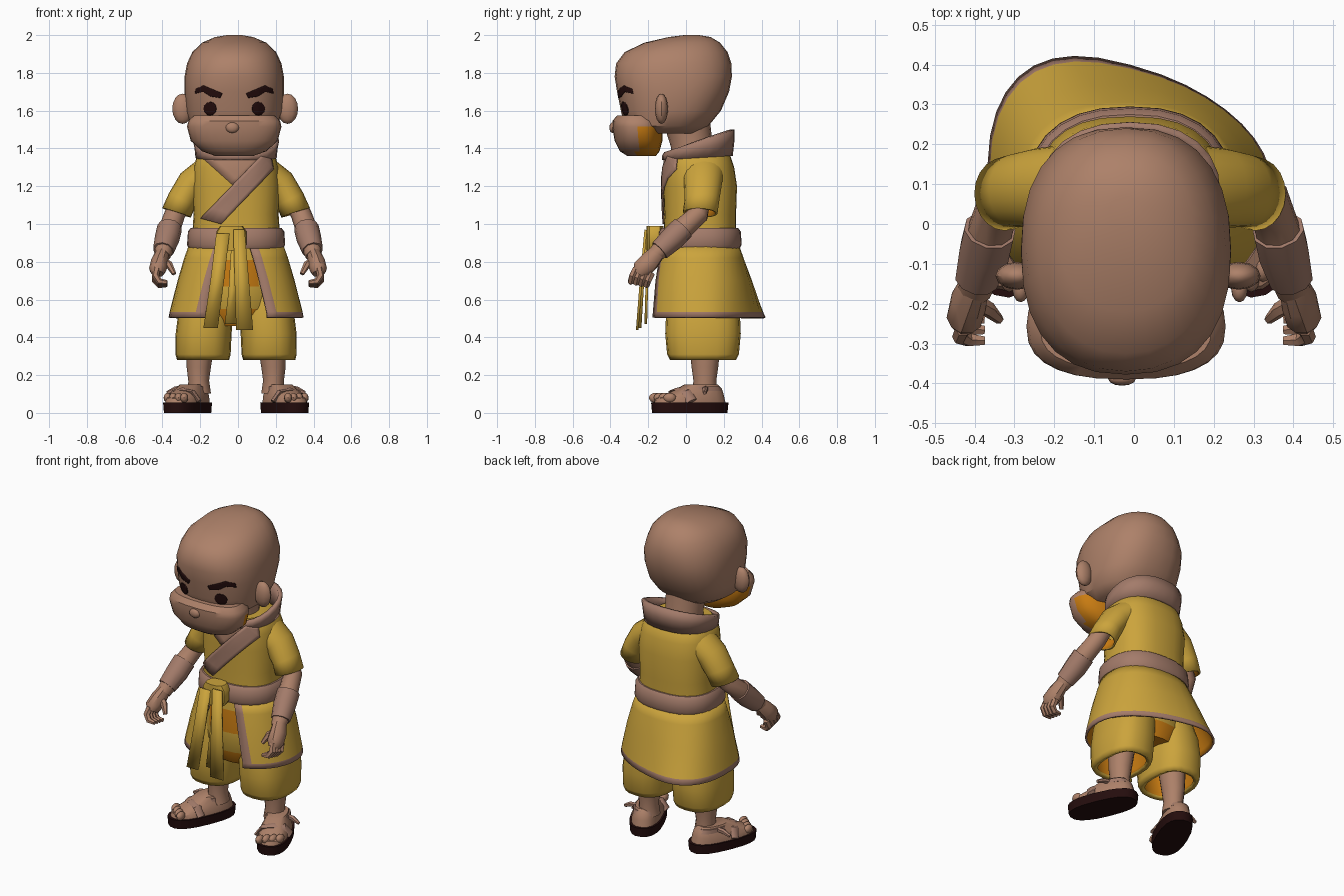
import bpy, bmesh, math
from mathutils import Vector, Matrix
from mathutils.bvhtree import BVHTree

if "Cube" in bpy.data.objects:
    bpy.data.objects.remove(bpy.data.objects["Cube"])


def material(name, rgb):
    m = bpy.data.materials.new(name)
    m.diffuse_color = (*rgb, 1)
    m.use_nodes = True
    m.node_tree.nodes["Principled BSDF"].inputs["Base Color"].default_value = m.diffuse_color
    return m


SKIN = material("skin", (0.42, 0.22, 0.142))
TRIM = material("trim cloth", (0.37, 0.20, 0.145))
YELLOW = material("yellow cloth", (0.60, 0.37, 0.045))
ORANGE = material("orange lining", (0.58, 0.20, 0.006))
DARK = material("dark brown", (0.018, 0.004, 0.004))


def finish(name, bm, mats, dx=-0.01, mirror=False, thick=0, lining=0):
    me = bpy.data.meshes.new(name)
    bm.to_mesh(me)
    bm.free()
    ob = bpy.data.objects.new(name, me)
    bpy.context.collection.objects.link(ob)
    ob.location.x = dx
    for m in mats:
        me.materials.append(m)
    if mirror:
        ob.modifiers.new("mirror", 'MIRROR').use_mirror_merge = False
    if thick:
        s = ob.modifiers.new("thickness", 'SOLIDIFY')
        s.thickness, s.offset, s.material_offset = thick, -1, lining
    return ob


def ring(c, ra, rb, axis=(0, 0, 1), p=2.0, n=20, gap=None):
    """Superellipse ring about an axis; a gap in degrees leaves the front open."""
    a = Vector(axis).normalized()
    u = Vector((0, 1, 0)).cross(a).normalized()
    v = a.cross(u)
    f = lambda w: math.copysign(abs(w) ** (2 / p), w)
    pts = []
    for i in range(n if gap is None else n + 1):
        t = 2 * math.pi * i / n
        if gap is not None:
            t = math.radians(-90 + gap + (360 - 2 * gap) * i / n)
        pts.append(Vector(c) + u * ra * f(math.cos(t)) + v * rb * f(math.sin(t)))
    return pts


def level(z, rx, y0, y1, **k):
    """Horizontal ring from front y0 to back y1."""
    return ring((0, (y0 + y1) / 2, z), rx, (y1 - y0) / 2, **k)


def loft(name, rings, mats, closed=True, caps=(1, 1), paint=None, xform=None, **k):
    bm = bmesh.new()
    rows = [[bm.verts.new(q) for q in r] for r in rings]
    n = len(rows[0])
    for a, b in zip(rows, rows[1:]):
        for i in range(n if closed else n - 1):
            j = (i + 1) % n
            bm.faces.new((a[i], a[j], b[j], b[i]))
    if closed and caps[0]:
        bm.faces.new(rows[0][::-1])
    if closed and caps[1]:
        bm.faces.new(rows[-1])
    bm.normal_update()
    if paint:
        for i, f in enumerate(bm.faces):
            f.material_index = paint(i, f.calc_center_median())
    if xform:
        bm.transform(xform)
    return finish(name, bm, mats, **k)


def tube(name, pts, radii, mat, flat=1.0, n=10, **k):
    """Capped limb along a path of points."""
    pts = [Vector(q) for q in pts]
    rings = []
    for i, q in enumerate(pts):
        axis = pts[min(i + 1, len(pts) - 1)] - pts[max(i - 1, 0)]
        rings.append(ring(q, radii[i], radii[i] * flat, axis, n=n))
    return loft(name, rings, [mat], **k)


def ball(name, c, size, mat, **k):
    bm = bmesh.new()
    bmesh.ops.create_uvsphere(bm, u_segments=12, v_segments=8, radius=1)
    bm.transform(Matrix.Translation(c) @ Matrix.Diagonal((*size, 1)))
    return finish(name, bm, [mat], **k)


def plate(name, outline, mat, target, lift=0.006, **k):
    """Thin front plate moulded onto a target surface."""
    bm = bmesh.new()
    bm.faces.new([bm.verts.new((x, 0, z)) for x, z in outline])
    bmesh.ops.triangulate(bm, faces=bm.faces[:])
    bmesh.ops.subdivide_edges(bm, edges=bm.edges[:], cuts=5, use_grid_fill=True)
    tree = BVHTree.FromPolygons([v.co for v in target.data.vertices],
                                [p.vertices for p in target.data.polygons])
    for v in bm.verts:
        hit = tree.ray_cast(Vector((v.co.x, -2, v.co.z)), Vector((0, 1, 0)))[0]
        v.co.y = (hit or tree.find_nearest(Vector((v.co.x, -0.2, v.co.z)))[0]).y - lift
    bm.normal_update()
    for f in bm.faces:
        if f.normal.y > 0:
            f.normal_flip()
    return finish(name, bm, [mat], thick=0.009, **k)


# Head, jaw, nose, ears
HX = -0.02
skull = loft("skull", [level(z, rx, a, b, p=2.4 if z < 1.84 else 2.2, n=28) for z, rx, a, b in (
    (1.48, .17, -.28, .07), (1.52, .23, -.325, .12), (1.60, .257, -.345, .185),
    (1.70, .264, -.365, .228), (1.78, .263, -.378, .243), (1.85, .25, -.37, .24),
    (1.91, .222, -.325, .22), (1.96, .17, -.22, .18), (1.99, .10, -.09, .13),
    (2.0, .04, -.01, .07))], [SKIN], dx=HX)
loft("jaw", [level(z, rx, a, b, p=2.5, n=28) for z, rx, a, b in (
    (1.36, .10, -.31, -.16), (1.385, .17, -.35, -.14), (1.44, .23, -.378, -.125),
    (1.515, .25, -.39, -.125), (1.545, .243, -.39, -.13), (1.575, .215, -.365, -.16))],
    [SKIN, ORANGE], dx=HX, paint=lambda i, c: int(c.y > -.26 and 1.361 < c.z < 1.52))
ball("nose", (-0.01, -.388, 1.51), (.035, .018, .028), SKIN, dx=HX)
ball("ears", (.278, -.13, 1.61), (.055, .035, .08), SKIN, dx=-.015, mirror=True)

# Eyes and brows
plate("eyes", [(.129 + .034 * math.cos(t * math.pi / 6), 1.61 + .036 * math.sin(t * math.pi / 6))
               for t in range(12)], DARK, skull, dx=HX, mirror=True)
plate("brows", [(.062, 1.69), (.11, 1.71), (.165, 1.733), (.205, 1.715), (.208, 1.69),
                (.165, 1.70), (.125, 1.675), (.075, 1.667)], DARK, skull, dx=HX, mirror=True)

# Neck, robe top, collar
tube("neck", [(0, .04, 1.3), (0, .03, 1.42), (0, .01, 1.52)], [.12, .11, .12], SKIN, n=16)
torso = loft("robe_top", [level(z, rx, a, b, p=2.5, n=28) for z, rx, a, b in (
    (.9, .235, -.12, .265), (1.05, .225, -.115, .265), (1.2, .235, -.12, .27),
    (1.3, .225, -.118, .255), (1.36, .208, -.11, .235), (1.39, .17, -.09, .2))], [YELLOW])
plate("chest", [(-.19, 1.36), (.17, 1.36), (0, 1.19)], SKIN, torso)
plate("lapel_band", [(.13, 1.36), (.19, 1.345), (.2, 1.29), (-.08, 1.0), (-.19, 1.03)],
      TRIM, torso, lift=.014)
loft("collar", [ring((0, .06, 1.35), .215, .188, (0, -.06, 1), p=2.3, n=24),
                ring((0, .065, 1.40), .22, .195, (0, -.2, 1), p=2.3, n=24),
                ring((0, .07, 1.44), .228, .195, (0, -.32, 1), p=2.3, n=24)],
     [TRIM], caps=(0, 0), thick=.025)

# Sleeves and arms
loft("sleeves", [ring((.15, .09, 1.275), .085, .11, (1, 0, -.6)),
                 ring((.235, .09, 1.21), .083, .10, (.7, 0, -.7)),
                 ring((.285, .085, 1.13), .078, .092, (.45, 0, -.9)),
                 ring((.315, .075, 1.06), .08, .092, (.33, -.05, -1))],
     [YELLOW, ORANGE], caps=(1, 0), thick=.012, lining=1, mirror=True)
tube("arms", [(.27, .09, 1.18), (.335, .065, 1.05), (.365, -.03, .965), (.39, -.13, .87),
              (.4, -.17, .83)], [.05, .055, .058, .05, .042], SKIN, mirror=True, dx=0)
tube("bracers", [(.362, -.015, .98), (.375, -.07, .925), (.395, -.14, .86)],
     [.066, .066, .056], TRIM, mirror=True, dx=0)
tube("hands", [(.4, -.155, .845), (.415, -.195, .80), (.425, -.235, .76), (.425, -.25, .735)],
     [.038, .046, .046, .03], SKIN, flat=1.15, mirror=True, dx=0)
for i in range(4):
    y = -.283 + .027 * i
    tube("finger_%d" % (i + 1), [(.43, y + .02, .765 - .008 * i), (.437, y, .725 - .008 * i),
         (.415, y - .008, .695 - .006 * i), (.375, y - .01, .69 - .004 * i)],
         [.02, .02, .018, .012], SKIN, n=6, mirror=True, dx=0)
tube("thumbs", [(.41, -.19, .81), (.365, -.215, .785), (.338, -.24, .735)],
     [.024, .02, .012], SKIN, n=6, mirror=True, dx=0)

# Belt, knot and hanging sash
loft("belt", [level(z, rx, a, b, p=2.4, n=28) for z, rx, a, b in (
    (.87, .25, -.14, .285), (.89, .26, -.15, .295), (.96, .255, -.145, .29),
    (.98, .24, -.13, .275))], [TRIM])
loft("sash_knot", [ring((-.025, -.165, z), r, .045, p=3, n=12) for z, r in (
    (.86, .06), (.89, .08), (.96, .08), (.99, .06))], [YELLOW])
for side, pts in (
        ("left", [(-.135, -.25, .45, .038), (-.10, -.235, .7, .036), (-.07, -.215, .95, .035)]),
        ("middle", [(-.03, -.22, .47, .03), (-.02, -.215, .65, .02), (-.01, -.2, .9, .015)]),
        ("right", [(.045, -.265, .44, .045), (.03, -.245, .7, .038), (.015, -.22, .97, .03)])):
    loft("sash_tail_" + side, [[(x - w, y, z), (x + w, y, z)] for x, y, z, w in pts], [YELLOW],
         closed=False, thick=.014)

# Skirt open at the front, swung to one side at the back, with trimmed edges
SEG = 32


def skirt_ring(z, rx, y0, y1, gap):
    swing = .27 * (.89 - z) / .385
    return [q - Vector((0, swing * q.x * max(0, q.y) / .4, 0))
            for q in level(z, rx, y0, y1, p=2.35, n=SEG, gap=gap)]


loft("skirt", [skirt_ring(*r) for r in (
    (.505, .358, -.20, .40, 24), (.535, .352, -.197, .39, 24), (.70, .31, -.175, .345, 20),
    (.82, .275, -.15, .305, 16), (.89, .25, -.135, .28, 13))],
    [YELLOW, ORANGE, TRIM, ORANGE], closed=False, thick=.012, lining=1,
    paint=lambda i, c: 2 if i < SEG or i % SEG in (0, SEG - 1) else 0)

# Hips, shorts, shins
loft("hips", [level(z, rx, a, b, n=24) for z, rx, a, b in (
    (.46, .16, -.07, .24), (.55, .25, -.12, .27), (.67, .24, -.125, .27), (.81, .235, -.12, .265),
    (.88, .23, -.11, .26))], [YELLOW, ORANGE],
    paint=lambda i, c: int(c.z < .52 or (.67 < c.z < .81 and c.y < 0 and abs(c.x) < .1)))
loft("shorts", [ring((x, .09, z), rx, ry, p=2.5, n=20) for x, z, rx, ry in (
    (.175, .28, .138, .175), (.175, .31, .146, .19), (.172, .42, .148, .2),
    (.16, .54, .145, .195), (.14, .66, .12, .17))],
    [YELLOW, ORANGE], caps=(0, 1), thick=.03, lining=1, mirror=True)
tube("shins", [(.195, .10, .1), (.198, .10, .17), (.198, .1, .24), (.19, .1, .36)],
     [.062, .055, .064, .075], SKIN, n=12, flat=1.1, mirror=True)

# Feet and sandals, turned outwards
TURN = Matrix.Translation((.257, .02, 0)) @ Matrix.Rotation(math.radians(23), 4, 'Z')


def foot_part(name, rows, mat):
    loft(name, [ring((0, y, z), rx, ry, axis=(0, t, 1), p=2.5, n=20) for y, z, rx, ry, t in rows],
         [mat], xform=TURN, mirror=True)


foot_part("sandal_soles", [(0, 0, .092, .21, 0), (0, .055, .096, .215, 0)], DARK)
foot_part("feet", [(0, .05, .086, .2, 0), (.0, .085, .084, .19, -.04),
                   (.03, .115, .07, .15, -.08), (.065, .15, .057, .09, 0)], SKIN)
for i in range(4):
    ball("toe_%d" % (i + 1), TURN @ Vector((-.055 + .037 * i, -.175 + .012 * i, .08)),
         (.021, .034, .026), SKIN, mirror=True)
foot_part("ankle_straps", [(.07, .115, .07, .11, 0), (.075, .14, .068, .09, 0)], TRIM)
tube("instep_straps", [TURN @ Vector(q) for q in
     ((-.092, -.06, .06), (-.06, -.065, .108), (0, -.06, .122), (.06, -.045, .108), (.092, -.03, .06))],
     [.014] * 5, TRIM, flat=2.2, n=8, mirror=True)
tube("strap_ends", [TURN @ Vector(q) for q in ((.05, .07, .13), (.09, .05, .125), (.13, .03, .105))],
     [.014, .016, .01], TRIM, n=6, mirror=True)

# Smooth shading with crisp edges
for ob in bpy.context.collection.objects:
    ob.select_set(True)
    bpy.context.view_layer.objects.active = ob
bpy.ops.object.shade_smooth_by_angle(angle=math.radians(38))
